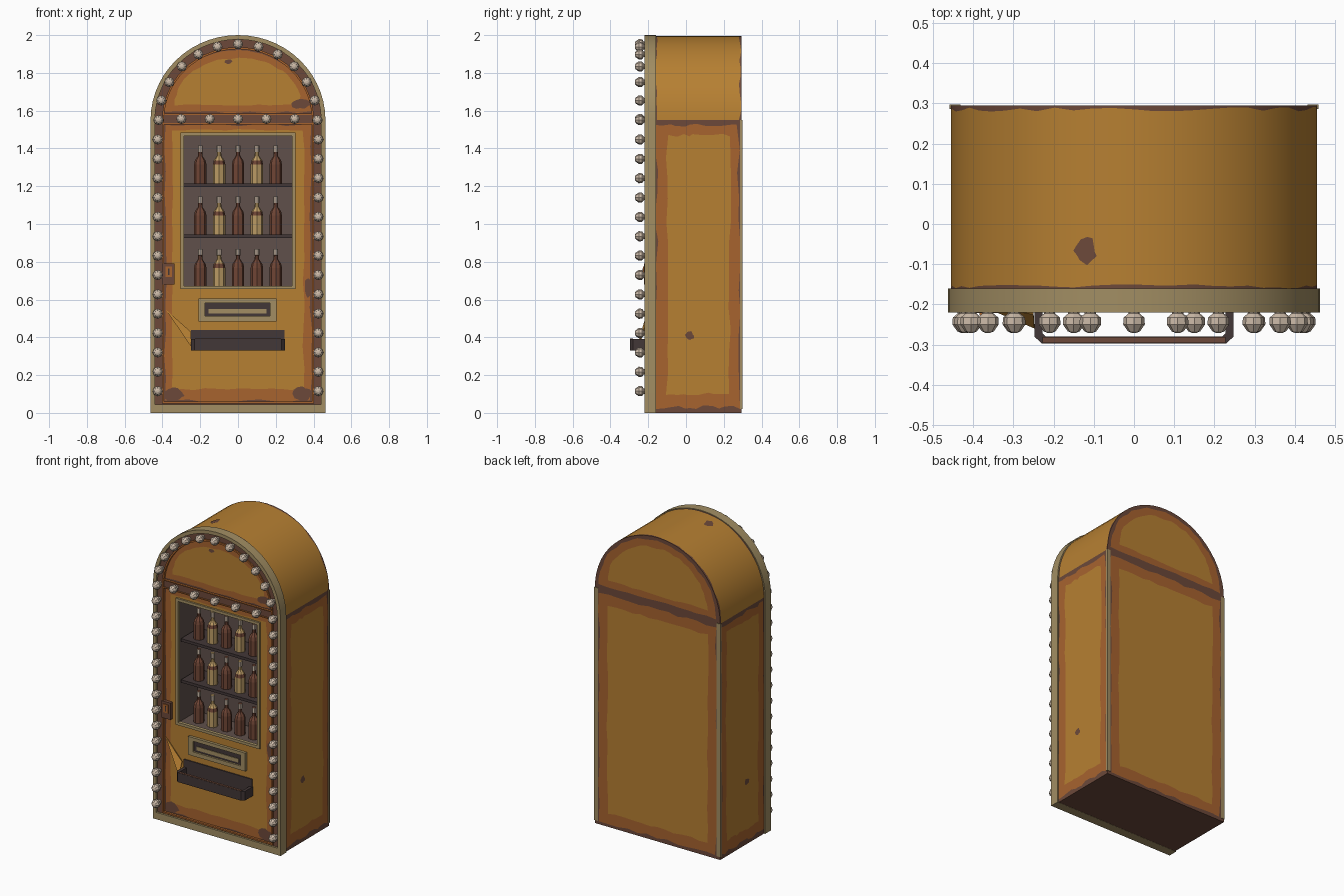
import bpy, bmesh, math, random
from mathutils import Vector

random.seed(4)
if "Cube" in bpy.data.objects:
    bpy.data.objects.remove(bpy.data.objects["Cube"])

COLOURS = {
    "ochre": (0.47, 0.215, 0.032), "rust_orange": (0.39, 0.125, 0.028),
    "worn_brown": (0.15, 0.066, 0.042), "olive_tan": (0.36, 0.27, 0.125),
    "interior_grey": (0.115, 0.08, 0.07), "dark_grey": (0.055, 0.038, 0.038),
    "bulb_cream": (0.6, 0.49, 0.39), "bottle_brown": (0.16, 0.06, 0.036),
    "bottle_tan": (0.5, 0.33, 0.13),
}
MATS = {}
for key, rgb in COLOURS.items():
    m = bpy.data.materials.new(key)
    m.use_nodes = True
    m.diffuse_color = (*rgb, 1)
    bsdf = m.node_tree.nodes["Principled BSDF"]
    bsdf.inputs["Base Color"].default_value = (*rgb, 1)
    bsdf.inputs["Roughness"].default_value = 0.8
    MATS[key] = m


def finish(name, bm, mats, out=None, smooth=False):
    if out is None:
        bmesh.ops.recalc_face_normals(bm, faces=bm.faces[:])
    else:
        bm.normal_update()
        for f in bm.faces:
            if f.normal.dot(Vector(out)) < 0:
                f.normal_flip()
    me = bpy.data.meshes.new(name)
    bm.to_mesh(me)
    bm.free()
    for k in mats:
        me.materials.append(MATS[k])
    ob = bpy.data.objects.new(name, me)
    bpy.context.collection.objects.link(ob)
    if smooth:
        bpy.ops.object.select_all(action='DESELECT')
        ob.select_set(True)
        bpy.context.view_layer.objects.active = ob
        bpy.ops.object.shade_smooth_by_angle(angle=math.radians(35))
    return ob


# Outline helpers: closed loops of 2D points
def jit(pts, amount):
    r = lambda: random.uniform(-amount, amount)
    return [(a + r(), b + r()) for a, b in pts]


def rect(a0, b0, a1, b1, n=1):
    c = [(a0, b0), (a1, b0), (a1, b1), (a0, b1)]
    return [(c[i][0] + (c[(i + 1) % 4][0] - c[i][0]) * k / n,
             c[i][1] + (c[(i + 1) % 4][1] - c[i][1]) * k / n)
            for i in range(4) for k in range(n)]


def arc(hw, zs, rise, n=28):
    return [(hw * math.cos(math.pi * i / n), zs + rise * math.sin(math.pi * i / n))
            for i in range(n + 1)]


def arch(hw, z0, zs, rise):
    return [(hw, z0)] + arc(hw, zs, rise) + [(-hw, z0)]


def half_disc(hw, zs, rise, n=12):
    base = [(-hw + 2 * hw * k / n, zs) for k in range(1, n)]
    return arc(hw, zs, rise) + base


def nested(name, loops, mats, place, out, fill=True):
    """Painted sheet: coloured rings between loops, the last one filled."""
    bm = bmesh.new()
    vs = [[bm.verts.new(place(*p)) for p in lp] for lp in loops]
    n = len(vs[0])
    for r in range(len(vs) - 1):
        for i in range(n):
            j = (i + 1) % n
            bm.faces.new((vs[r][i], vs[r][j], vs[r + 1][j], vs[r + 1][i])).material_index = r
    if fill:
        bm.faces.new(vs[-1]).material_index = len(mats) - 1
    return finish(name, bm, mats, out)


def band(name, outer, inner, y0, y1, mat, smooth=False):
    """Solid ring between two outlines in the xz plane."""
    bm = bmesh.new()
    rings = [[bm.verts.new((x, y, z)) for x, z in lp]
             for lp, y in ((outer, y0), (outer, y1), (inner, y1), (inner, y0))]
    n = len(outer)
    for r in range(4):
        a, b = rings[r], rings[(r + 1) % 4]
        for i in range(n):
            j = (i + 1) % n
            bm.faces.new((a[i], a[j], b[j], b[i]))
    return finish(name, bm, [mat], smooth=smooth)


def prism(name, pts, shift, mat):
    bm = bmesh.new()
    f = bm.faces.new([bm.verts.new(p) for p in pts])
    new = bmesh.ops.extrude_face_region(bm, geom=[f])["geom"]
    bmesh.ops.translate(bm, vec=shift, verts=[v for v in new if isinstance(v, bmesh.types.BMVert)])
    return finish(name, bm, [mat])


def box(name, x0, x1, y0, y1, z0, z1, mat):
    return prism(name, [(x, y, z0) for x, y in rect(x0, y0, x1, y1)], (0, 0, z1 - z0), mat)


def lathe(name, profile, mats, pick, n=8):
    bm = bmesh.new()
    rings = [[bm.verts.new((r * math.cos(math.tau * i / n), r * math.sin(math.tau * i / n), z))
              for i in range(n)] for r, z in profile]
    for a, b in zip(rings, rings[1:]):
        for i in range(n):
            j = (i + 1) % n
            bm.faces.new((a[i], a[j], b[j], b[i]))
    bm.faces.new(rings[0])
    bm.faces.new(rings[-1])
    for f in bm.faces:
        f.material_index = pick(f.calc_center_median().z)
    return finish(name, bm, mats)


def copy(src, name, loc):
    ob = bpy.data.objects.new(name, src.data)
    bpy.context.collection.objects.link(ob)
    ob.location, ob.rotation_euler = loc, src.rotation_euler
    return ob


def stain(name, a, b, ra, rb, mat, place, out):
    pts = [(a + ra * math.cos(t), b + rb * math.sin(t)) for t in (math.tau * i / 12 for i in range(12))]
    nested(name, [jit(pts, min(ra, rb) * 0.2)], [mat], place, out)


W, SPRING, RISE, Y0, Y1, YF = 0.455, 1.55, 0.445, -0.17, 0.295, -0.2
WORN = ["worn_brown", "rust_orange", "ochre"]
front = lambda y: (lambda a, b: (a, y, b))

# Cabinet sides with worn painted borders
for s, side in ((1, "left"), (-1, "right")):
    place = lambda a, b, s=s: (s * W, a, b)
    nested(side + "_side", [rect(Y0, 0, Y1, SPRING, 12),
                            jit(rect(-0.157, 0.03, 0.278, 1.525, 12), 0.011),
                            jit(rect(-0.1, 0.1, 0.232, 1.47, 12), 0.007)], WORN, place, (s, 0, 0))
    stain(side + "_side_stain", 0.02, 0.41, 0.022, 0.022, "worn_brown",
          lambda a, b, s=s: (s * (W + 0.002), a, b), (s, 0, 0))
    box(side + "_back_edge", *sorted((s * 0.432, s * 0.459)), 0.286, 0.298, 0.02, 1.55, "olive_tan")

# Cabinet back: lower panel and arched top
nested("back_panel", [rect(-W, 0, W, SPRING, 12),
                      jit(rect(-0.425, 0.025, 0.425, 1.52, 12), 0.008),
                      jit(rect(-0.365, 0.09, 0.365, 1.455, 12), 0.007)], WORN, front(Y1), (0, 1, 0))
nested("back_arch", [half_disc(W, SPRING, RISE), jit(half_disc(0.425, 1.575, 0.395), 0.006),
                     jit(half_disc(0.36, 1.615, 0.31), 0.006)], WORN, front(Y1), (0, 1, 0))
nested("base", [rect(-W, Y0, W, Y1)], ["worn_brown"], lambda a, b: (a, b, 0.001), (0, 0, -1))

# Curved roof with worn edges
bm = bmesh.new()
cols = [[bm.verts.new((x, y + random.uniform(-w, w), z)) for x, z in arc(W, SPRING, RISE)]
        for y, w in ((Y0, 0), (-0.156, 0.006), (0.286, 0.006), (Y1, 0))]
for c, (a, b) in enumerate(zip(cols, cols[1:])):
    for i in range(len(a) - 1):
        bm.faces.new((a[i], a[i + 1], b[i + 1], b[i])).material_index = c % 2 == 0
finish("roof", bm, ["ochre", "worn_brown"], smooth=True)
stain("roof_stain", -0.12, -0.065, 0.026, 0.034, "worn_brown",
      lambda a, b: (a, b, SPRING + RISE * math.sqrt(1 - (a / W) ** 2) + 0.003), (0, 0, 1))

# Front trim, bulb channel and crossbar
band("front_trim", arch(0.463, 0, 1.55, 0.45), arch(0.44, 0.045, 1.55, 0.427), -0.22, -0.16, "olive_tan", True)
band("bulb_channel", arch(0.442, 0.042, 1.55, 0.43), arch(0.395, 0.055, 1.55, 0.38), -0.207, -0.18, "worn_brown", True)
band("channel_lip", arch(0.402, 0.05, 1.55, 0.387), arch(0.392, 0.06, 1.55, 0.376), -0.215, -0.19, "rust_orange", True)
box("crossbar", -0.4, 0.4, -0.207, -0.18, 1.53, 1.58, "worn_brown")
for z in (1.528, 1.578):
    box("crossbar_lip", -0.395, 0.395, -0.214, -0.19, z, z + 0.006, "rust_orange")

# Front panels
nested("front_panel", [rect(-0.4, 0.05, 0.4, 1.535, 12), jit(rect(-0.385, 0.065, 0.385, 1.525, 12), 0.008),
                       jit(rect(-0.348, 0.125, 0.348, 1.497, 12), 0.006),
                       rect(-0.295, 0.665, 0.295, 1.475, 12)], WORN, front(YF), (0, -1, 0), fill=False)
nested("front_arch", [half_disc(0.4, 1.57, 0.365), jit(half_disc(0.383, 1.592, 0.33), 0.006),
                      jit(half_disc(0.335, 1.63, 0.25), 0.005)], WORN, front(YF), (0, -1, 0))
for x, z, rx, rz in ((-0.34, 0.095, 0.05, 0.035), (0.34, 0.1, 0.05, 0.04), (0.33, 1.635, 0.05, 0.025),
                     (0.37, 0.66, 0.02, 0.05), (-0.05, 1.86, 0.02, 0.012)):
    stain("front_stain", x, z, rx, rz, "worn_brown", front(YF - 0.003), (0, -1, 0))

# Display case: open box, frame and shelves
bm = bmesh.new()
a, b = [[bm.verts.new((x, y, z)) for x, z in rect(-0.295, 0.665, 0.295, 1.475)] for y in (YF, 0.0)]
for i in range(4):
    j = (i + 1) % 4
    bm.faces.new((a[i], a[j], b[j], b[i]))
bm.faces.new(b)
bm.normal_update()
for f in bm.faces:
    if f.normal.dot(Vector((0, -0.1, 1.07)) - f.calc_center_median()) < 0:
        f.normal_flip()
me_case = finish("display_case", bm, ["interior_grey"], out=(0, 0, 0))
band("window_frame", rect(-0.305, 0.655, 0.305, 1.485), rect(-0.287, 0.673, 0.287, 1.467), -0.212, -0.19, "olive_tan")
for z in (0.935, 1.205):
    box("shelf", -0.285, 0.285, -0.185, 0.0, z - 0.009, z + 0.009, "dark_grey")

# Bottles in three rows
profile = [(0.033, 0), (0.033, 0.03), (0.033, 0.1), (0.028, 0.122), (0.012, 0.145),
           (0.011, 0.165), (0.013, 0.167), (0.013, 0.2)]
plain = lathe("bottle", profile, ["bottle_brown", "bulb_cream"], lambda z: int(0.17 < z < 0.199))
pale = lathe("pale_bottle", profile, ["bottle_tan", "bottle_brown", "bulb_cream"],
             lambda z: 2 if 0.17 < z < 0.199 else int(0.1 < z < 0.12))
for row, z in enumerate((0.668, 0.945, 1.215)):
    for c in range(5):
        src = pale if c == 1 or (c == 3 and row) else plain
        copy(src, src.name + "_copy", ((c - 2) * 0.1, -0.12, z))
for ob in (plain, pale):
    bpy.data.objects.remove(ob)

# Marquee bulbs on the legs, arch and crossbar
bulb = lathe("bulb", [(0.013, 0), (0.014, 0.018), (0.026, 0.028), (0.027, 0.045), (0.015, 0.062), (0.006, 0.066)],
             ["bulb_cream"], lambda z: 0)
bulb.rotation_euler.x = math.pi / 2
spots = [(s * 0.425, 0.115 + 0.1025 * i) for s in (-1, 1) for i in range(14)]
spots += [(x, z) for x, z in arc(0.42, 1.55, 0.402, 12)]
spots += [(0.15 * i, 1.556) for i in range(-2, 3)]
for x, z in spots:
    copy(bulb, "marquee_bulb", (x, -0.205, z))
bpy.data.objects.remove(bulb)

# Coin box
box("coin_box", -0.4, -0.335, -0.222, -0.19, 0.68, 0.79, "worn_brown")
box("coin_plate", -0.385, -0.35, -0.227, -0.22, 0.72, 0.775, "rust_orange")
box("coin_slot", -0.371, -0.363, -0.23, -0.225, 0.73, 0.765, "dark_grey")

# Delivery slot
band("slot_frame", rect(-0.21, 0.485, 0.205, 0.605), rect(-0.175, 0.512, 0.17, 0.582), -0.218, -0.19, "olive_tan")
box("slot_opening", -0.18, 0.175, -0.206, -0.199, 0.505, 0.59, "dark_grey")
box("slot_flap", -0.155, 0.15, -0.21, -0.204, 0.525, 0.55, "olive_tan")

# Catch rail with chamfered corners, its backing and side flap
u = [(0.248, YF), (0.248, -0.28), (0.23, -0.297), (-0.23, -0.297), (-0.248, -0.28), (-0.248, YF)]
v = [(-0.228, YF), (-0.228, -0.272), (-0.22, -0.28), (0.22, -0.28), (0.228, -0.272), (0.228, YF)]
prism("catch_rail", [(x, y, 0.33) for x, y in u + v], (0, 0, 0.06), "dark_grey")
box("rail_cap", -0.228, 0.228, -0.296, -0.281, 0.388, 0.394, "worn_brown")
box("rail_backing", -0.25, 0.245, -0.207, -0.199, 0.335, 0.44, "dark_grey")
prism("side_flap", [(-0.385, -0.202, 0.55), (-0.25, -0.225, 0.43), (-0.248, -0.26, 0.35)], (0, 0.006, 0), "ochre")
